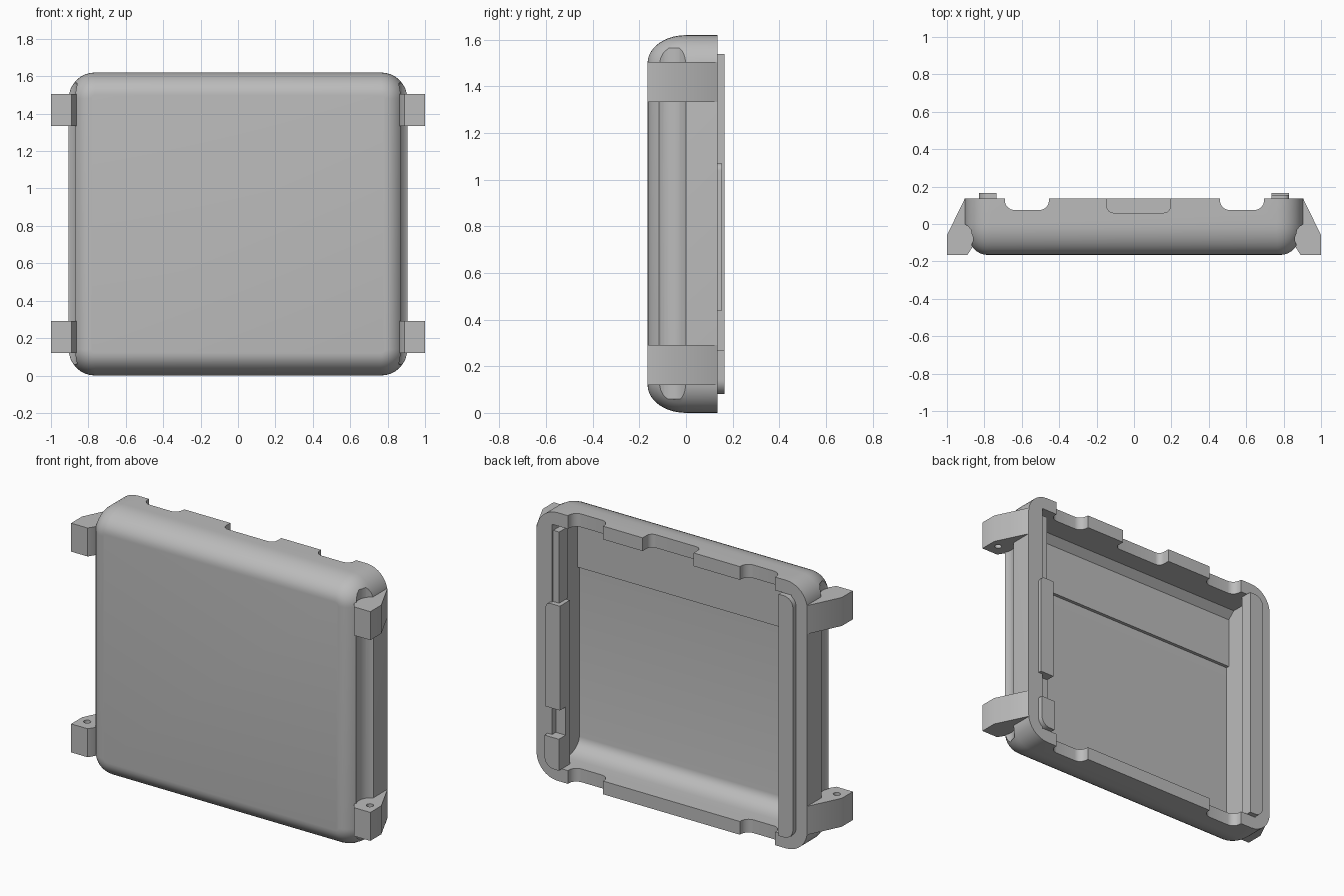
import bpy, bmesh, math
from mathutils import Vector

old = bpy.data.objects.get("Cube")
if old:
    bpy.data.objects.remove(old)

grey = bpy.data.materials.new("mid grey")
grey.use_nodes = True
colour = (0.5, 0.5, 0.5, 1)
grey.diffuse_color = colour
grey.node_tree.nodes["Principled BSDF"].inputs["Base Color"].default_value = colour


def loft(name, loops):
    """Closed solid through a list of matching point loops."""
    bm = bmesh.new()
    rings = [[bm.verts.new(p) for p in loop] for loop in loops]
    n = len(rings[0])
    for a, b in zip(rings, rings[1:]):
        for i in range(n):
            j = (i + 1) % n
            bm.faces.new((a[i], a[j], b[j], b[i]))
    bm.faces.new(rings[0])
    bm.faces.new(rings[-1])
    bmesh.ops.recalc_face_normals(bm, faces=bm.faces)
    mesh = bpy.data.meshes.new(name)
    bm.to_mesh(mesh)
    bm.free()
    mesh.materials.append(grey)
    ob = bpy.data.objects.new(name, mesh)
    bpy.context.collection.objects.link(ob)
    return ob


def prism(name, pts, axis, lo, hi):
    """Extrude a 2D outline along one axis (the other two keep x, y, z order)."""
    def place(p, t):
        v = list(p)
        v.insert("xyz".index(axis), t)
        return Vector(v)
    return loft(name, [[place(p, t) for p in pts] for t in (lo, hi)])


def rounded(x0, x1, y0, y1, radii, steps=8):
    """Rectangle outline; radii for corners ++, -+, --, +-."""
    pts = []
    corners = [(x1, y1, -1, -1), (x0, y1, 1, -1), (x0, y0, 1, 1), (x1, y0, -1, 1)]
    for k, (x, y, sx, sy) in enumerate(corners):
        r = radii[k]
        if r == 0:
            pts.append((x, y))
            continue
        for i in range(steps + 1):
            a = math.pi / 2 * (k + i / steps)
            pts.append((x + sx * r + r * math.cos(a), y + sy * r + r * math.sin(a)))
    return pts


def circle(x, y, r, n=32):
    return [(x + r * math.cos(2 * math.pi * i / n), y + r * math.sin(2 * math.pi * i / n))
            for i in range(n)]


def cut(ob, cutters):
    for c in cutters:
        c.hide_render = True
        m = ob.modifiers.new("cut", 'BOOLEAN')
        m.operation = 'DIFFERENCE'
        m.solver = 'EXACT'
        m.object = c
    bpy.context.view_layer.update()
    dg = bpy.context.evaluated_depsgraph_get()
    mesh = bpy.data.meshes.new_from_object(ob.evaluated_get(dg))
    ob.modifiers.clear()
    ob.data = mesh
    for c in cutters:
        bpy.data.objects.remove(c)


# Outer shell with an elliptical front edge
W, H, FRONT, BACK = 0.905, 1.62, -0.165, 0.135
loops = []
for i in range(11):
    a = math.pi / 2 * i / 10
    inset, y = 0.12 * (1 - math.sin(a)), FRONT * math.cos(a)
    outline = rounded(-W + inset, W - inset, inset, H - inset, [0.14 - inset] * 4)
    loops.append([(x, y, z) for x, z in outline])
loops.append([(x, BACK, z) for x, _, z in loops[-1]])
shell = loft("case_shell", loops)

# Hollow interior: rounded foot, thicker floor band near the top
foot = [(0.0 - 0.125 * math.sin(a), 0.16 - 0.08 * math.cos(a))
        for a in [math.pi / 2 * i / 6 for i in range(7)]]
hollow = [(0.3, 0.08)] + foot + [(-0.125, 1.19), (-0.105, 1.19), (-0.105, 1.5),
                                 (-0.06, 1.54), (0.3, 1.54)]
cutters = [prism("hollow", hollow, "x", -0.8, 0.8)]

# Strap grooves along both sides
for s in (-1, 1):
    cutters.append(prism("groove", circle(s * 0.945, -0.075, 0.085), "z", 0.06, 1.565))

# Scallops through the top and bottom rim, and a top centre notch
for x0, x1 in ((-0.69, -0.455), (0.46, 0.695)):
    cutters.append(prism("scallop", rounded(x0, x1, 0.075, 0.3, [0, 0, 0.05, 0.05]),
                         "z", -0.1, 1.8))
cutters.append(prism("notch", rounded(-0.145, 0.195, 0.06, 0.3, [0, 0, 0.035, 0.035]),
                     "z", 1.4, 1.8))
cut(shell, cutters)
parts = [shell]

# Four strap lugs with blind pin holes on their facing sides
lug = [(0.87, 0.11), (0.905, 0.135), (1.0, -0.06), (1.0, -0.165), (0.89, -0.165),
       (0.865, -0.125), (0.86, -0.075)]
for side, s in (("left", 1), ("right", -1)):
    for level, z0, z1 in (("lower", 0.12, 0.292), ("upper", 1.333, 1.505)):
        ob = prism(f"{level}_{side}_lug", [(s * x, y) for x, y in lug], "z", z0, z1)
        cut(ob, [prism("pin_hole", circle(s * 0.945, -0.09, 0.02, 20), "z", 0.22, 1.405)])
        parts.append(ob)

# Raised rails inside the side rims
R = 0.06
parts.append(prism("right_rail", rounded(-0.83, -0.735, 0.08, 1.54, [0, R, R, 0]),
                   "y", 0.09, 0.165))
rails = [("left_rail_middle", 0.44, 1.07, 0.155, [0.03, 0, 0, 0]),
         ("left_rail_notch", 0.27, 0.44, 0.1, [0, 0, 0, 0]),
         ("left_rail_foot", 0.08, 0.27, 0.165, [0, 0, 0, R])]
for name, z0, z1, top, radii in rails:
    parts.append(prism(name, rounded(0.735, 0.83, z0, z1, radii), "y", 0.06, top))
parts.append(prism("left_rail_top", rounded(0.76, 0.83, 1.07, 1.5, [0] * 4),
                   "y", 0.04, 0.125))

# Smooth the curves, keep the edges
bpy.ops.object.select_all(action='DESELECT')
for ob in parts:
    ob.select_set(True)
bpy.context.view_layer.objects.active = shell
bpy.ops.object.shade_smooth_by_angle(angle=math.radians(30))
